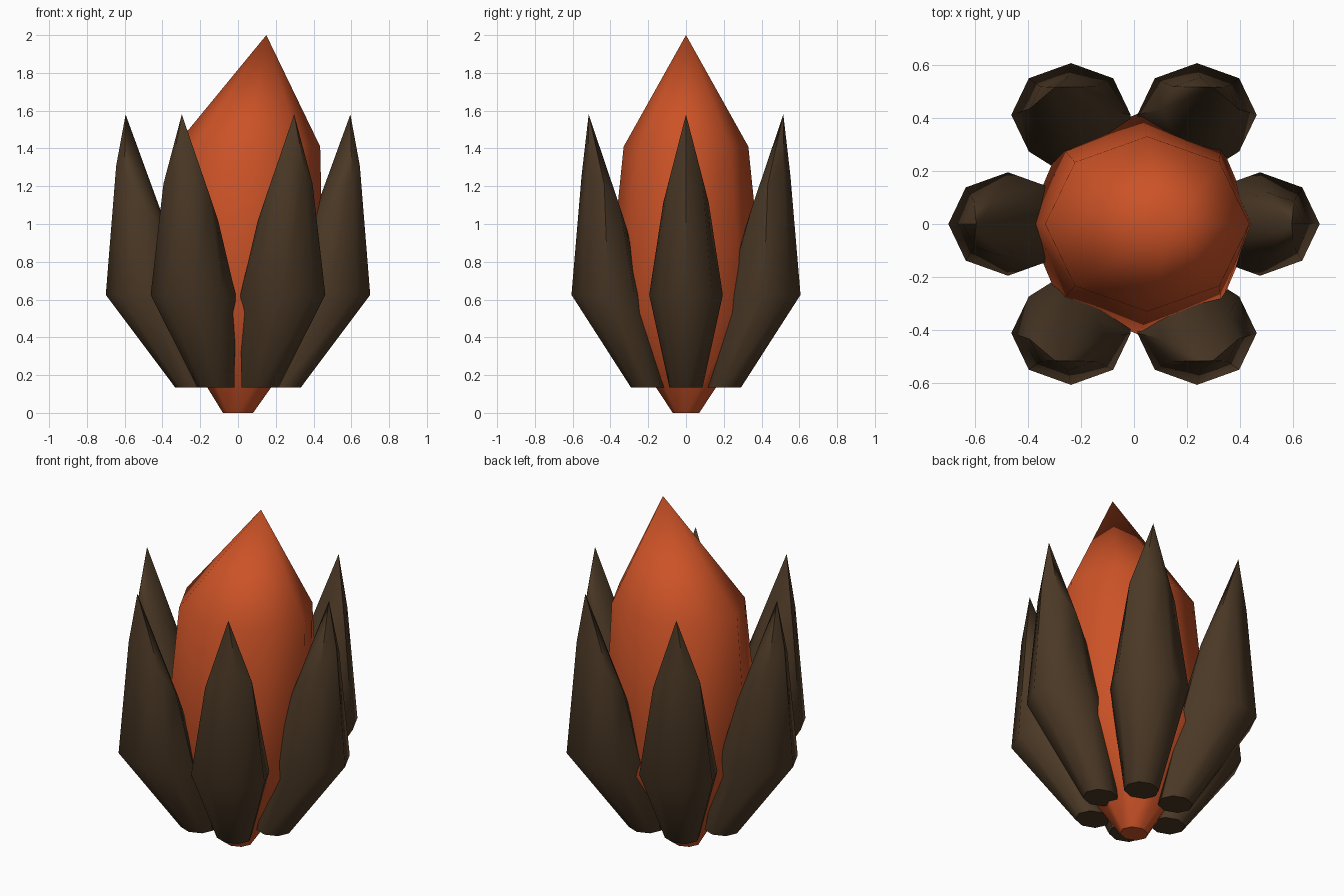
import bpy, bmesh, math

cube = bpy.data.objects.get("Cube")
if cube:
    bpy.data.objects.remove(cube, do_unlink=True)

SIDES = 8


def material(name, color):
    mat = bpy.data.materials.new(name)
    mat.use_nodes = True
    mat.diffuse_color = color
    mat.node_tree.nodes["Principled BSDF"].inputs["Base Color"].default_value = color
    return mat


def bud(name, mat, heading, rings, tip):
    """Loft octagonal rings to a point; each ring is
    (distance along heading, z, x radius, y radius, tilt)."""
    ux, uy = math.cos(heading), math.sin(heading)
    bm = bmesh.new()
    loops = []
    for dist, z, rx, ry, tilt in rings:
        loop = []
        for i in range(SIDES):
            a = math.tau * i / SIDES
            dx, dy = rx * math.cos(a), ry * math.sin(a)
            lift = tilt * (dx * ux + dy * uy)
            loop.append(bm.verts.new((dist * ux + dx, dist * uy + dy, z + lift)))
        loops.append(loop)
    point = bm.verts.new((tip[0] * ux, tip[0] * uy, tip[1]))
    bm.faces.new(loops[0][::-1])
    for i in range(SIDES):
        j = (i + 1) % SIDES
        for low, high in zip(loops, loops[1:]):
            bm.faces.new((low[i], low[j], high[j], high[i]))
        bm.faces.new((loops[-1][i], loops[-1][j], point))
    bmesh.ops.recalc_face_normals(bm, faces=bm.faces)
    mesh = bpy.data.meshes.new(name)
    bm.to_mesh(mesh)
    bm.free()
    mesh.materials.append(mat)
    obj = bpy.data.objects.new(name, mesh)
    bpy.context.collection.objects.link(obj)
    bpy.ops.object.select_all(action="DESELECT")
    obj.select_set(True)
    bpy.context.view_layer.objects.active = obj
    bpy.ops.object.shade_smooth_by_angle(angle=math.radians(50))


orange = material("burnt orange", (0.6, 0.085, 0.02, 1))
brown = material("dark brown", (0.07, 0.04, 0.019, 1))

# Central bud with its point leaning to one side
bud("core_bud", orange, 0,
    [(0, 0, 0.08, 0.07, 0), (0.025, 0.53, 0.43, 0.42, 0), (0.05, 1.41, 0.385, 0.33, 0)],
    (0.15, 2.0))

# Six outer petals, leaning outward, upper ring sloping down to the inside
for n in range(6):
    bud(f"outer_petal_{n + 1}", brown, math.tau * n / 6,
        [(0.235, 0.135, 0.098, 0.088, 0), (0.475, 0.625, 0.225, 0.195, 0),
         (0.5, 1.115, 0.145, 0.12, 1.33)],
        (0.595, 1.58))
